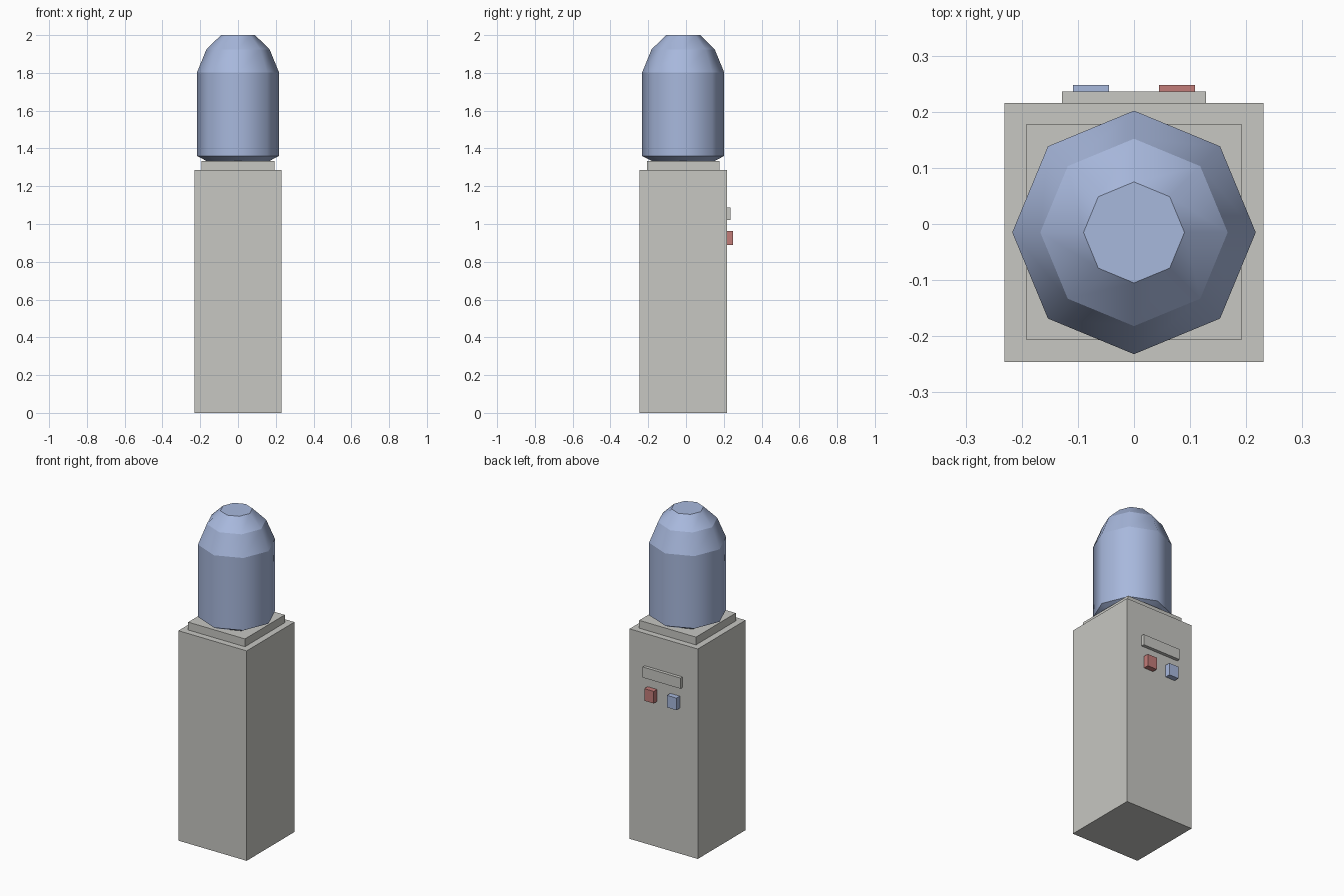
import bpy
import bmesh
from math import cos, sin, pi

cube = bpy.data.objects.get("Cube")
if cube:
    bpy.data.objects.remove(cube, do_unlink=True)


def material(name, rgb):
    mat = bpy.data.materials.new(name)
    mat.use_nodes = True
    colour = (*rgb, 1)
    mat.diffuse_color = colour
    mat.node_tree.nodes["Principled BSDF"].inputs["Base Color"].default_value = colour
    return mat


grey = material("warm grey", (0.57, 0.57, 0.54))
blue = material("water blue", (0.39, 0.48, 0.72))
red = material("hot red", (0.54, 0.2, 0.19))


def finish(name, bm, mat):
    bmesh.ops.recalc_face_normals(bm, faces=bm.faces)
    mesh = bpy.data.meshes.new(name)
    bm.to_mesh(mesh)
    bm.free()
    mesh.materials.append(mat)
    obj = bpy.data.objects.new(name, mesh)
    bpy.context.collection.objects.link(obj)
    return obj


def box(name, low, high, mat):
    bm = bmesh.new()
    bmesh.ops.create_cube(bm, size=1)
    for v in bm.verts:
        v.co = [(a + b) / 2 + c * (b - a) for a, b, c in zip(low, high, v.co)]
    return finish(name, bm, mat)


def turned(name, profile, sides, centre_y, mat):
    """Closed prism through (radius, z) rings: smooth around, crisp between rings."""
    bm = bmesh.new()
    rings = [[bm.verts.new((r * cos(2 * pi * i / sides),
                            centre_y + r * sin(2 * pi * i / sides), z))
              for i in range(sides)] for r, z in profile]
    for lower, upper in zip(rings, rings[1:]):
        for i in range(sides):
            j = (i + 1) % sides
            bm.faces.new((lower[i], lower[j], upper[j], upper[i])).smooth = True
    bm.faces.new(rings[0])
    bm.faces.new(rings[-1])
    for ring in rings:
        for i in range(sides):
            bm.edges.get((ring[i - 1], ring[i])).smooth = False
    return finish(name, bm, mat)


# Cabinet and the raised collar the bottle stands on
box("cabinet", (-0.231, -0.246, 0), (0.231, 0.216, 1.285), grey)
box("collar", (-0.192, -0.207, 1.285), (0.192, 0.178, 1.333), grey)

# Eight-sided water bottle
turned("water_bottle", [(0.165, 1.333), (0.217, 1.36), (0.217, 1.803),
                        (0.167, 1.925), (0.09, 2.0)], 8, -0.015, blue)

# Control strip and the two taps on the back face
box("control_strip", (-0.128, 0.216, 1.022), (0.128, 0.236, 1.087), grey)
for name, x, mat in (("cold_tap", -0.077, blue), ("hot_tap", 0.077, red)):
    box(name, (x - 0.032, 0.216, 0.89), (x + 0.032, 0.248, 0.964), mat)
